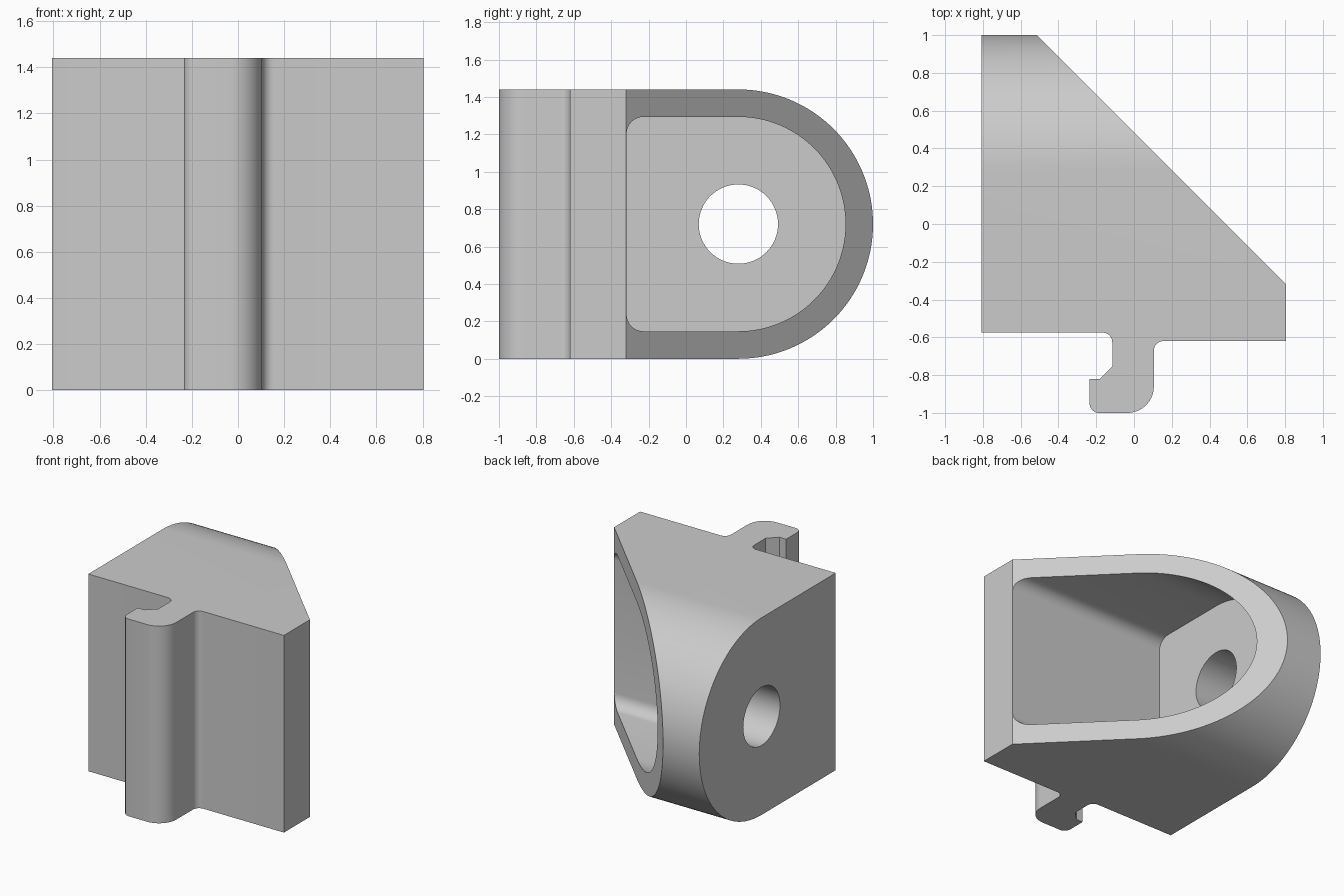
import bpy, bmesh
from math import sin, cos, radians
from mathutils import Vector

cube = bpy.data.objects.get("Cube")
if cube:
    bpy.data.objects.remove(cube, do_unlink=True)

grey = bpy.data.materials.new("light grey")
grey.use_nodes = True
colour = (0.6, 0.6, 0.6, 1)
grey.diffuse_color = colour
grey.node_tree.nodes["Principled BSDF"].inputs["Base Color"].default_value = colour


def arc(cx, cy, r, start, end, steps):
    angles = [radians(start + (end - start) * i / steps) for i in range(steps + 1)]
    return [(cx + r * cos(a), cy + r * sin(a)) for a in angles]


def prism(name, profile, axis, low, high):
    """Extrude a profile along x (profile in y, z) or z (profile in x, y)."""
    bm = bmesh.new()
    place = (lambda p: (low, *p)) if axis == "x" else (lambda p: (*p, low))
    face = bm.faces.new([bm.verts.new(place(p)) for p in profile])
    moved = bmesh.ops.extrude_face_region(bm, geom=[face])["geom"]
    step = Vector((high - low, 0, 0)) if axis == "x" else Vector((0, 0, high - low))
    bmesh.ops.translate(bm, vec=step, verts=[v for v in moved if isinstance(v, bmesh.types.BMVert)])
    bmesh.ops.recalc_face_normals(bm, faces=bm.faces)
    mesh = bpy.data.meshes.new(name)
    bm.to_mesh(mesh)
    bm.free()
    mesh.materials.append(grey)
    obj = bpy.data.objects.new(name, mesh)
    bpy.context.collection.objects.link(obj)
    return obj


def combine(target, tool, operation):
    mod = target.modifiers.new(operation, "BOOLEAN")
    mod.operation, mod.solver, mod.object = operation, "EXACT", tool
    bpy.context.view_layer.objects.active = target
    bpy.ops.object.modifier_apply(modifier=mod.name)
    bpy.data.objects.remove(tool, do_unlink=True)


height = 1.44
mid = height / 2
pivot = 0.28

# Plan outline: sloped block with a hooked rib on the front
plan = [(-0.807, 1.0), (-0.807, -0.575)]
plan += arc(-0.165, -0.625, 0.05, 90, 0, 8)
plan += [(-0.115, -0.755), (-0.18, -0.82), (-0.235, -0.82)]
plan += arc(-0.185, -0.95, 0.05, 180, 270, 8)
plan += arc(-0.035, -0.86, 0.14, 270, 360, 14)
plan += arc(0.155, -0.67, 0.05, 180, 90, 8)
plan += [(0.805, -0.62), (0.805, -0.32), (-0.515, 1.0)]
bracket = prism("bracket_body", plan, "z", 0, height)

# Rounded back end
side = [(-1.2, 0)] + arc(pivot, mid, mid, -90, 90, 64) + [(-1.2, height)]
combine(bracket, prism("rounded_end", side, "x", -1, 1), "INTERSECT")

# Pocket opening through the slope
r, front, half = 0.09, -0.318, 0.573
pocket = arc(pivot, mid, half, -90, 90, 64)
pocket += arc(front + r, mid + half - r, r, 90, 180, 8)
pocket += arc(front + r, mid - half + r, r, 180, 270, 8)
combine(bracket, prism("pocket", pocket, "x", -0.49, 1), "DIFFERENCE")

# Round hole through the side plate
hole = arc(pivot, mid, 0.212, 0, 354.375, 63)
combine(bracket, prism("hole", hole, "x", -1, 0), "DIFFERENCE")

bpy.ops.object.select_all(action="DESELECT")
bracket.select_set(True)
bpy.context.view_layer.objects.active = bracket
bpy.ops.object.shade_smooth_by_angle(angle=radians(30))
